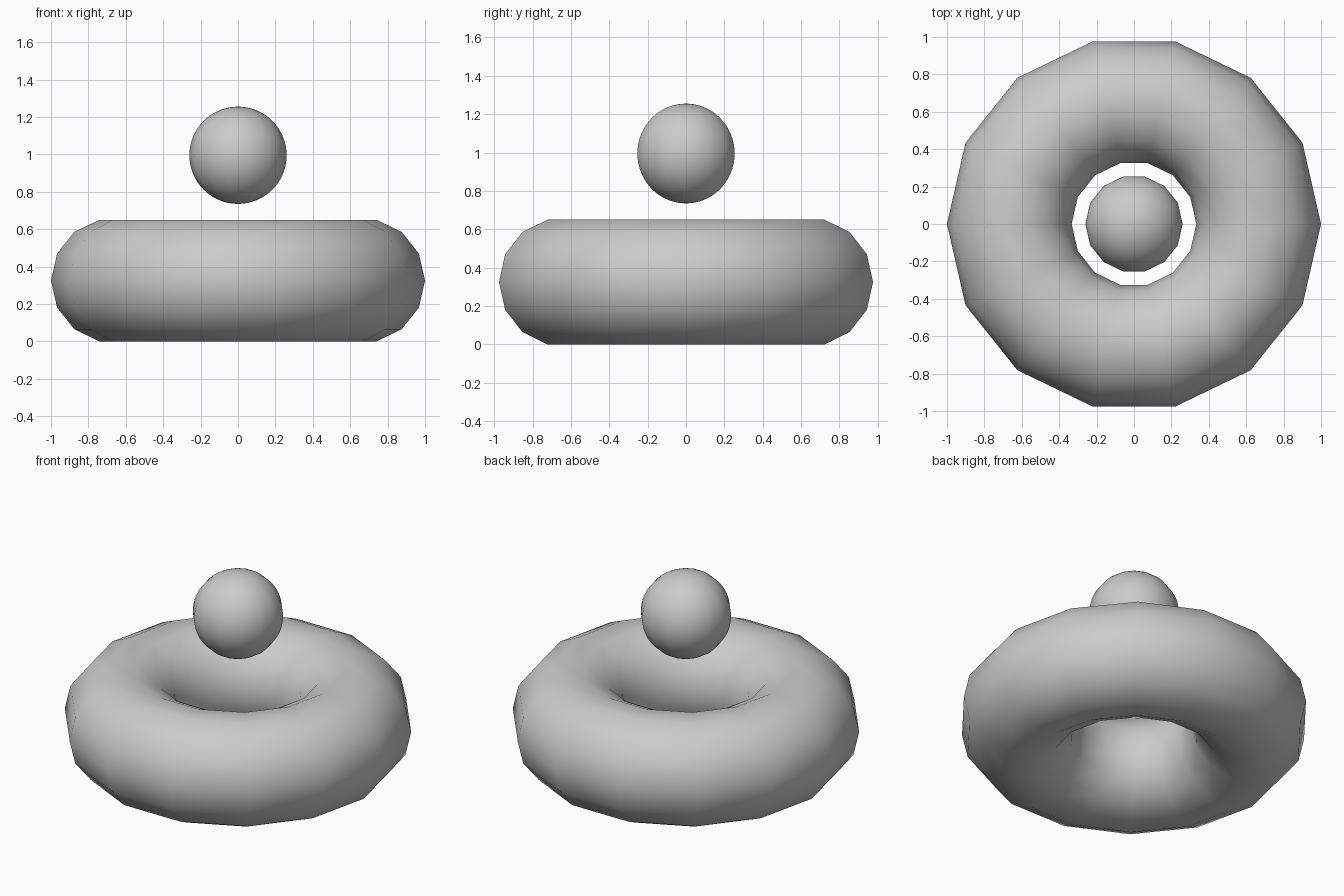
import bpy
import math

if "Cube" in bpy.data.objects:
    bpy.data.objects.remove(bpy.data.objects["Cube"])

SIDES = 14
R, r = 0.6667, 0.3333
half_height = r * math.cos(math.pi / SIDES)


def finish(name):
    obj = bpy.context.object
    obj.name = name
    bpy.ops.object.shade_smooth()
    return obj


# Thick low-poly ring resting on the ground
bpy.ops.mesh.primitive_torus_add(
    major_segments=SIDES, minor_segments=SIDES,
    major_radius=R, minor_radius=r, location=(0, 0, half_height))
finish("ring")

# Ball floating above the hole: few sides around, many rings in height
bpy.ops.mesh.primitive_uv_sphere_add(
    segments=SIDES, ring_count=32, radius=0.26, location=(0, 0, 0.995))
ball = finish("ball")

# Put a vertex of the ball on the x axis, like the ring
first = max(ball.data.vertices, key=lambda v: v.co.x)
ball.rotation_euler.z = -math.atan2(first.co.y, first.co.x)
